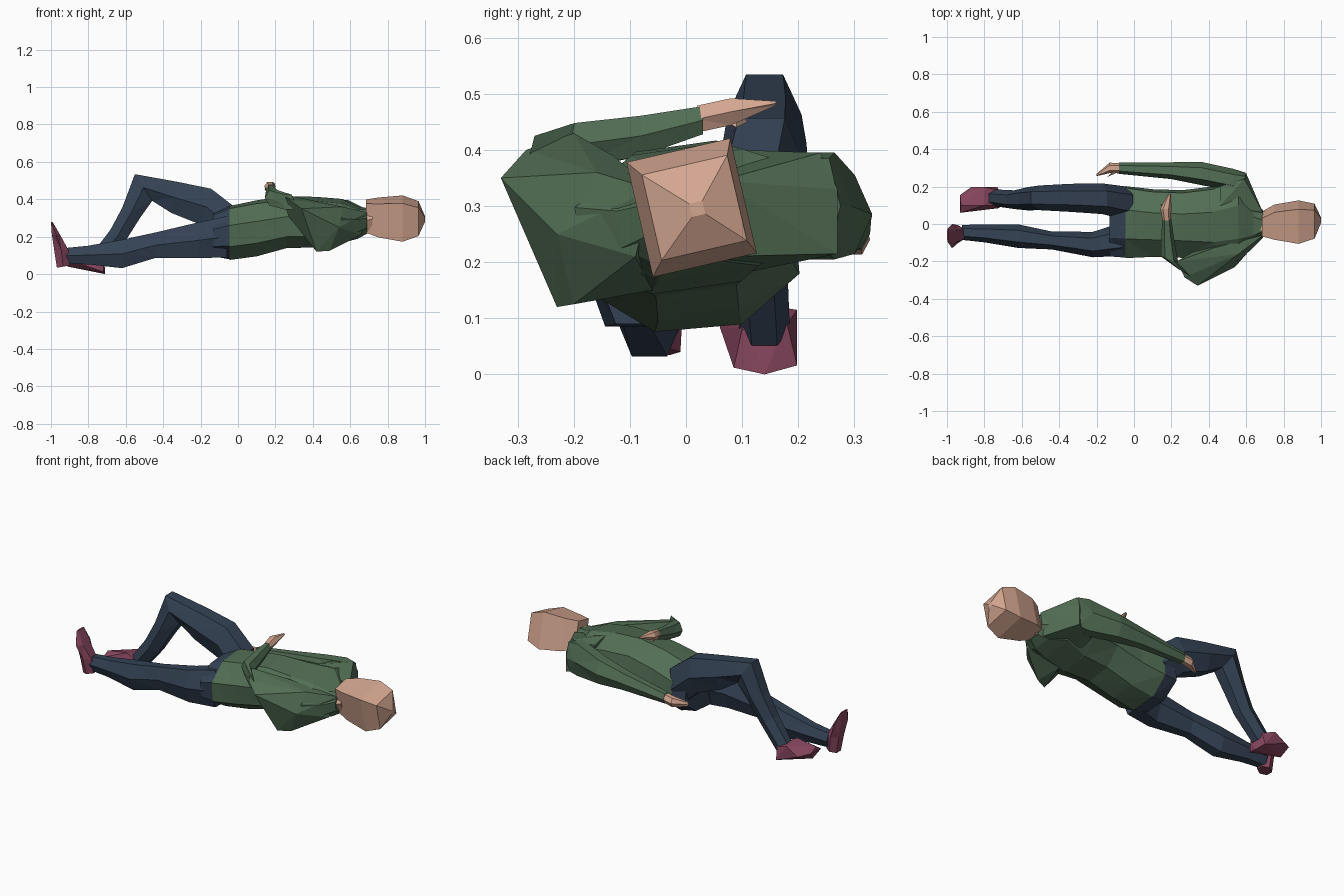
import bpy, bmesh
from math import sin, cos, pi, radians
from mathutils import Matrix, Vector


def material(name, rgb):
    m = bpy.data.materials.new(name)
    m.diffuse_color = (*rgb, 1)
    return m


SHIRT = material("green_cloth", (0.085, 0.155, 0.09))
TROUSERS = material("navy_cloth", (0.035, 0.055, 0.09))
SKIN = material("skin", (0.65, 0.38, 0.28))
SHOES = material("plum_leather", (0.24, 0.06, 0.11))


def finish(bm, name, mat):
    bmesh.ops.recalc_face_normals(bm, faces=bm.faces)
    me = bpy.data.meshes.new(name)
    bm.to_mesh(me)
    bm.free()
    me.materials.append(mat)
    ob = bpy.data.objects.new(name, me)
    bpy.context.collection.objects.link(ob)


def loft(name, mat, sections, n=6, phase=0.0):
    """Section: x, y, z, half width, half height, then optional yaw, pitch, roll in degrees."""
    angles = [2 * pi * i / n + phase for i in range(n)]
    cm = max(abs(cos(a)) for a in angles)
    sm = max(abs(sin(a)) for a in angles)
    bm = bmesh.new()
    rings = []
    for s in sections:
        x, y, z, w, h, yaw, pitch, roll = (list(s) + [0, 0, 0])[:8]
        rot = (Matrix.Rotation(radians(yaw), 3, 'Z') @ Matrix.Rotation(radians(pitch), 3, 'Y')
               @ Matrix.Rotation(radians(roll), 3, 'X'))
        rings.append([bm.verts.new(Vector((x, y, z)) + rot @ Vector((0, w * cos(a) / cm, h * sin(a) / sm)))
                      for a in angles])
    for r, q in zip(rings, rings[1:]):
        for i in range(n):
            j = (i + 1) % n
            bm.faces.new((r[i], r[j], q[j], q[i]))
    bm.faces.new(rings[0])
    bm.faces.new(rings[-1])
    bmesh.ops.triangulate(bm, faces=bm.faces[:])
    finish(bm, name, mat)


def hull(name, mat, points):
    bm = bmesh.new()
    for p in points:
        bm.verts.new(p)
    bmesh.ops.convex_hull(bm, input=bm.verts)
    loose = [v for v in bm.verts if not v.link_faces]
    bmesh.ops.delete(bm, geom=loose, context='VERTS')
    finish(bm, name, mat)


# Head and neck, rolled slightly to one side
loft("head", SKIN, [
    (0.685, 0.00, 0.31, 0.05, 0.08, 0, 0, 13),
    (0.75, 0.01, 0.303, 0.075, 0.092, 0, 0, 13),
    (0.88, 0.01, 0.297, 0.095, 0.105, 0, 0, 13),
    (0.965, 0.015, 0.297, 0.078, 0.078, 0, 0, 13),
    (1.0, 0.02, 0.295, 0.012, 0.012, 0, 0, 13)], n=4, phase=pi / 4)
loft("neck", SKIN, [
    (0.63, 0.0, 0.275, 0.07, 0.06),
    (0.72, 0.0, 0.295, 0.065, 0.065)])

# Shirt body
loft("shirt_body", SHIRT, [
    (-0.045, 0.01, 0.22, 0.188, 0.138, 0, 0, 5),
    (0.10, 0.005, 0.245, 0.175, 0.142, 0, 0, 7),
    (0.26, 0.00, 0.278, 0.175, 0.13, 0, 0, 8),
    (0.42, 0.00, 0.278, 0.195, 0.125, 0, 0, 8),
    (0.56, 0.025, 0.285, 0.22, 0.105, 0, 0, 8),
    (0.64, 0.00, 0.275, 0.12, 0.08, 0, 0, 8),
    (0.69, 0.00, 0.285, 0.07, 0.065, 0, 0, 8)], n=8, phase=pi / 8)
hull("shirt_shoulder", SHIRT, [
    (0.60, 0.27, 0.33), (0.59, 0.24, 0.395), (0.60, 0.27, 0.215), (0.69, 0.06, 0.345), (0.67, 0.06, 0.21),
    (0.46, 0.10, 0.40), (0.46, 0.10, 0.18), (0.46, 0.20, 0.21), (0.46, 0.20, 0.38)])

# Arm folded across the belly
hull("folded_upper_sleeve", SHIRT, [
    (0.34, -0.33, 0.35), (0.27, -0.285, 0.40), (0.42, -0.23, 0.12), (0.49, -0.20, 0.125),
    (0.54, -0.23, 0.25), (0.56, -0.16, 0.36), (0.42, -0.13, 0.39), (0.27, -0.21, 0.31),
    (0.23, -0.20, 0.43), (0.66, -0.09, 0.21), (0.69, -0.06, 0.33), (0.46, -0.06, 0.15)])
loft("folded_forearm_sleeve", SHIRT, [
    (0.27, -0.26, 0.385, 0.04, 0.04, 60),
    (0.19, -0.19, 0.408, 0.05, 0.04, 70),
    (0.18, -0.08, 0.425, 0.034, 0.036, 90),
    (0.175, 0.03, 0.453, 0.024, 0.025, 90)])
loft("folded_hand", SKIN, [
    (0.175, 0.02, 0.455, 0.022, 0.024, 90),
    (0.17, 0.08, 0.468, 0.03, 0.024, 90),
    (0.19, 0.16, 0.483, 0.008, 0.004, 90)])
hull("folded_thumb", SKIN, [
    (0.165, 0.05, 0.46), (0.16, 0.09, 0.475), (0.17, 0.09, 0.44), (0.14, 0.11, 0.45)])

# Arm lying along the side
loft("straight_sleeve", SHIRT, [
    (0.595, 0.235, 0.30, 0.04, 0.085),
    (0.53, 0.235, 0.30, 0.06, 0.095),
    (0.36, 0.27, 0.285, 0.062, 0.07),
    (0.20, 0.285, 0.275, 0.045, 0.05),
    (-0.08, 0.298, 0.25, 0.03, 0.028)])
loft("straight_hand", SKIN, [
    (-0.07, 0.298, 0.25, 0.027, 0.025),
    (-0.13, 0.30, 0.24, 0.028, 0.026),
    (-0.20, 0.262, 0.23, 0.006, 0.012)])
hull("straight_thumb", SKIN, [
    (-0.08, 0.28, 0.25), (-0.11, 0.28, 0.26), (-0.11, 0.285, 0.235), (-0.145, 0.25, 0.25)])

# Trouser seat
loft("trouser_seat", TROUSERS, [
    (-0.04, 0.01, 0.222, 0.186, 0.137, 0, 0, 5),
    (-0.13, 0.01, 0.21, 0.18, 0.11, 0, 0, 5)], n=8, phase=pi / 8)

# Straight leg
loft("straight_leg", TROUSERS, [
    (-0.06, -0.08, 0.20, 0.09, 0.11),
    (-0.22, -0.11, 0.18, 0.068, 0.095),
    (-0.44, -0.088, 0.155, 0.048, 0.068),
    (-0.62, -0.065, 0.108, 0.063, 0.076),
    (-0.80, -0.05, 0.102, 0.048, 0.05),
    (-0.92, -0.045, 0.098, 0.04, 0.042)])
loft("upright_shoe", SHOES, [
    (-0.935, -0.05, 0.04, 0.04, 0.034, 0, 80),
    (-0.945, -0.055, 0.13, 0.05, 0.038, 0, 90),
    (-0.973, -0.065, 0.21, 0.065, 0.022, 0, 90),
    (-0.996, -0.06, 0.28, 0.035, 0.004, 0, 90)])

# Bent leg: thigh rises to the knee, shin drops to the shoe
loft("bent_thigh", TROUSERS, [
    (-0.04, 0.11, 0.25, 0.09, 0.105, 0, 20),
    (-0.17, 0.135, 0.36, 0.082, 0.10, 0, 15),
    (-0.34, 0.14, 0.41, 0.075, 0.085, 0, 10),
    (-0.505, 0.14, 0.463, 0.066, 0.085, 0, -33)])
loft("bent_shin", TROUSERS, [
    (-0.505, 0.14, 0.463, 0.066, 0.085, 0, -33),
    (-0.57, 0.135, 0.33, 0.062, 0.055, 0, -62),
    (-0.64, 0.13, 0.21, 0.05, 0.05, 0, -58),
    (-0.745, 0.14, 0.08, 0.045, 0.045, 0, -50)])
hull("flat_shoe", SHOES, [
    (-0.71, 0.14, 0.0), (-0.72, 0.085, 0.012), (-0.73, 0.198, 0.016), (-0.715, 0.10, 0.08),
    (-0.725, 0.18, 0.09), (-0.80, 0.198, 0.115), (-0.80, 0.10, 0.13), (-0.93, 0.06, 0.085),
    (-0.925, 0.10, 0.11), (-0.93, 0.155, 0.09), (-0.87, 0.198, 0.07), (-0.91, 0.11, 0.04)])
